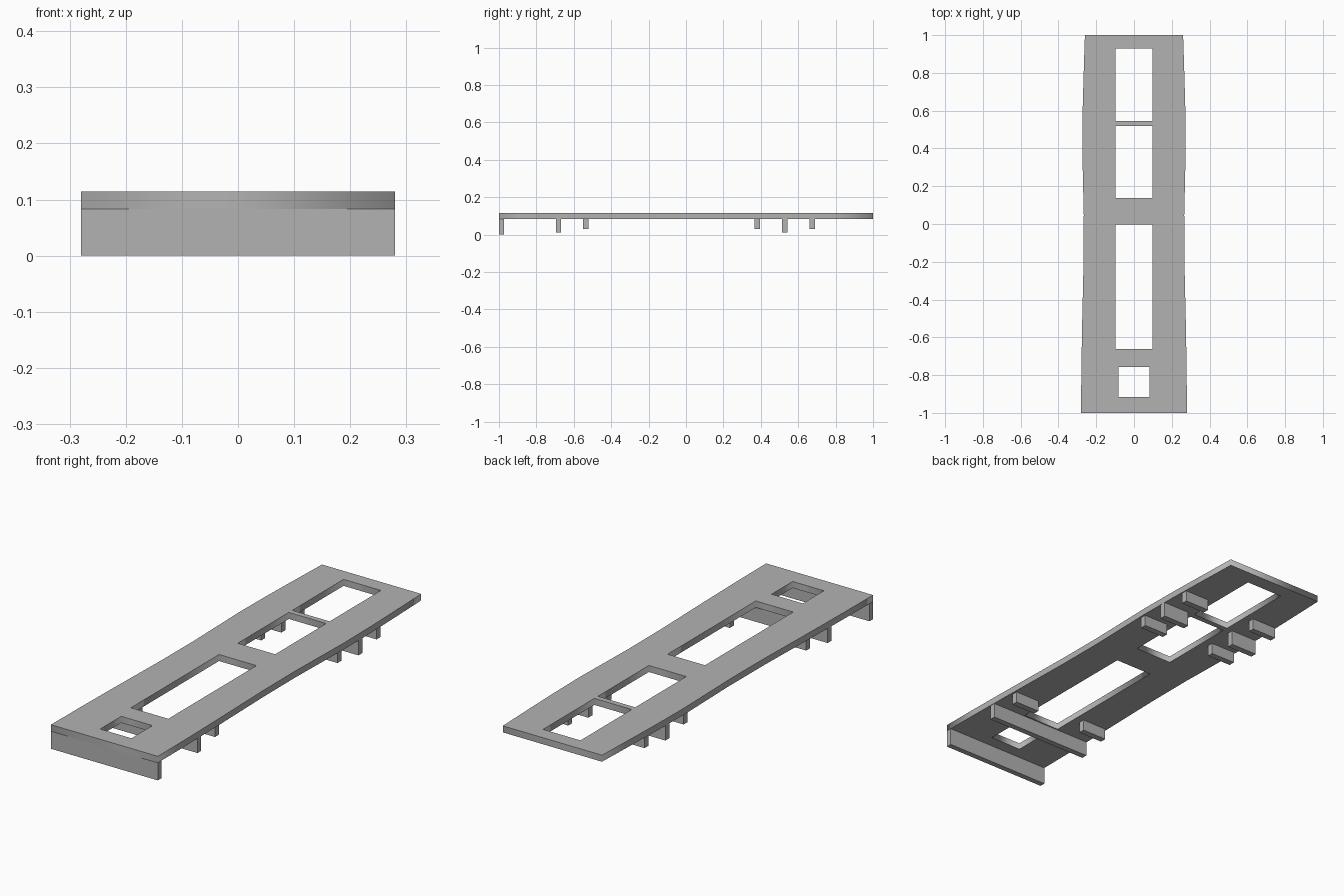
import bpy
import bmesh
from mathutils import Matrix

cube = bpy.data.objects.get("Cube")
if cube:
    bpy.data.objects.remove(cube, do_unlink=True)

GREY = (0.45, 0.45, 0.45, 1)
mat = bpy.data.materials.new("plain grey")
mat.use_nodes = True
mat.diffuse_color = GREY
mat.node_tree.nodes["Principled BSDF"].inputs["Base Color"].default_value = GREY

TOP, UNDER = 0.114, 0.083


def box(name, x0, x1, y0, y1, z0, z1):
    bm = bmesh.new()
    size = Matrix.Diagonal((x1 - x0, y1 - y0, z1 - z0, 1))
    centre = Matrix.Translation(((x0 + x1) / 2, (y0 + y1) / 2, (z0 + z1) / 2))
    bmesh.ops.create_cube(bm, size=1, matrix=centre @ size)
    mesh = bpy.data.meshes.new(name)
    bm.to_mesh(mesh)
    bm.free()
    mesh.materials.append(mat)
    obj = bpy.data.objects.new(name, mesh)
    bpy.context.collection.objects.link(obj)
    return obj


def add_loop(curve, points):
    spline = curve.splines.new('POLY')
    spline.points.add(len(points) - 1)
    for p, (x, y) in zip(spline.points, points):
        p.co = (x, y, 0, 1)
    spline.use_cyclic_u = True


# Deck: gently waisted outline with rectangular openings, filled and extruded
curve = bpy.data.curves.new("deck", 'CURVE')
curve.dimensions = '2D'
curve.fill_mode = 'BOTH'
curve.extrude = (TOP - UNDER) / 2
side = [(0.28, -1), (0.279, -0.8), (0.275, -0.55), (0.267, -0.2), (0.266, 0.05),
        (0.274, 0.4), (0.272, 0.6), (0.267, 0.78), (0.26, 1)]
add_loop(curve, side + [(-x, y) for x, y in reversed(side)])
openings = [(0.082, -0.915, -0.757), (0.098, -0.662, -0.002),
            (0.098, 0.138, 0.52), (0.098, 0.546, 0.93)]
for w, y0, y1 in openings:
    add_loop(curve, [(-w, y0), (-w, y1), (w, y1), (w, y0)])
deck = bpy.data.objects.new("deck", curve)
bpy.context.collection.objects.link(deck)
deck.location.z = (TOP + UNDER) / 2
curve.materials.append(mat)
bpy.ops.object.select_all(action='DESELECT')
deck.select_set(True)
bpy.context.view_layer.objects.active = deck
bpy.ops.object.convert(target='MESH')

# Front lip and full-width cross rib
box("front_lip", -0.28, 0.28, -1, -0.973, 0, UNDER)
box("front_cross_rib", -0.275, 0.275, -0.696, -0.668, 0.012, UNDER)

# Short brackets hanging under both long edges
brackets = [("front_bracket", -0.536, 0.265, 0.13, 0.03),
            ("rear_inner_bracket", 0.381, 0.265, 0.13, 0.03),
            ("rear_middle_bracket", 0.528, 0.272, 0.14, 0.012),
            ("rear_outer_bracket", 0.674, 0.265, 0.13, 0.03)]
for name, y, edge, length, bottom in brackets:
    box(name + "_left", edge - length, edge, y - 0.015, y + 0.015, bottom, UNDER)
    box(name + "_right", -edge, length - edge, y - 0.015, y + 0.015, bottom, UNDER)
